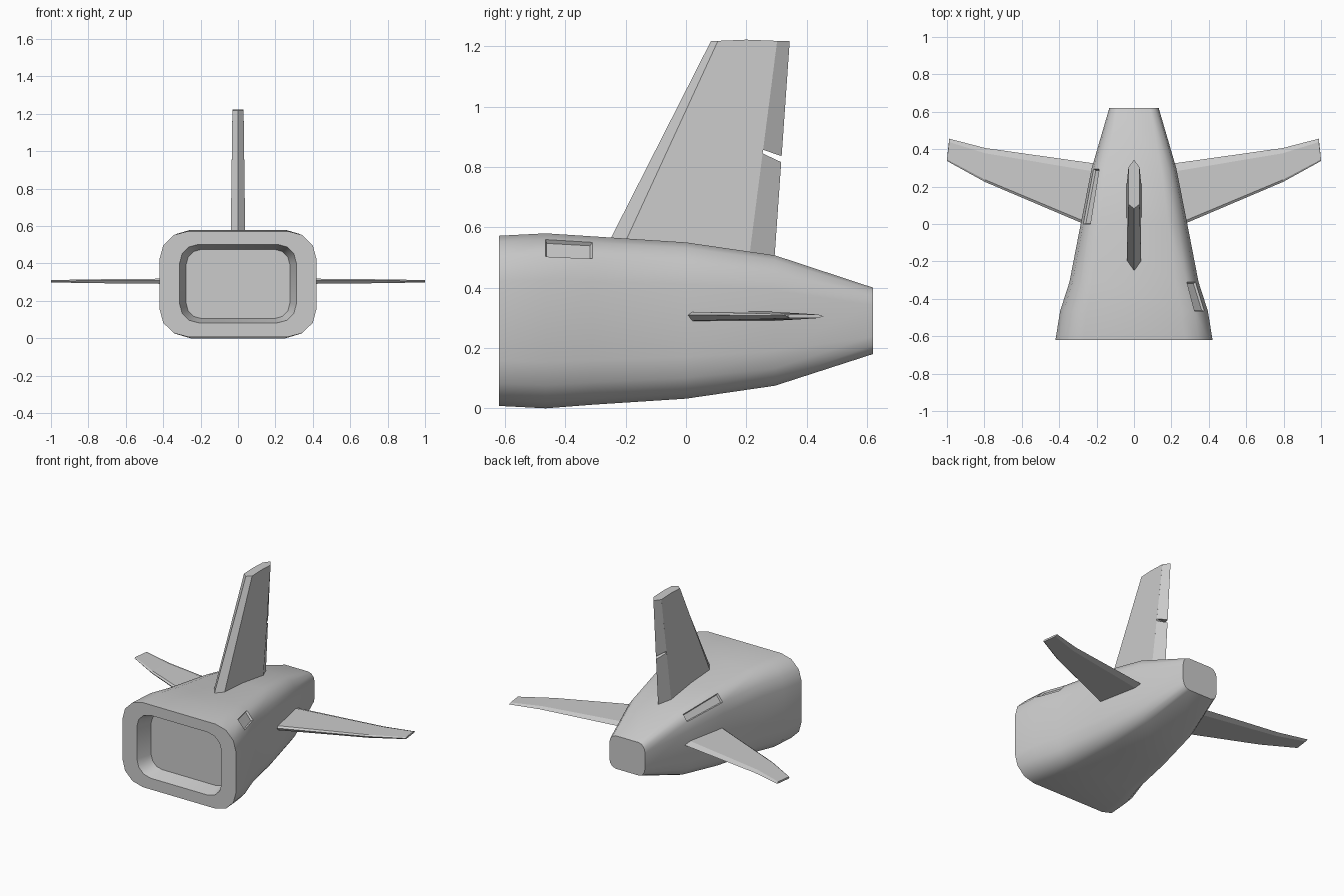
import bpy, bmesh
from math import radians, sin, cos

if "Cube" in bpy.data.objects:
    bpy.data.objects.remove(bpy.data.objects["Cube"])


def loft(name, rings, panels=(), smooth=0):
    """Skin a list of closed rings, cap both ends, recess chosen panels (ring, side)."""
    bm = bmesh.new()
    n = len(rings[0])
    vs = [[bm.verts.new(p) for p in r] for r in rings]
    quads = {}
    for i in range(len(vs) - 1):
        for j in range(n):
            k = (j + 1) % n
            quads[i, j] = bm.faces.new((vs[i][j], vs[i][k], vs[i + 1][k], vs[i + 1][j]))
    bm.faces.new(vs[0])
    bm.faces.new(vs[-1])
    bmesh.ops.recalc_face_normals(bm, faces=bm.faces[:])
    for key in panels:
        bmesh.ops.inset_individual(bm, faces=[quads[key]], thickness=0.008, depth=-0.012)
    me = bpy.data.meshes.new(name)
    bm.to_mesh(me)
    bm.free()
    ob = bpy.data.objects.new(name, me)
    bpy.context.collection.objects.link(ob)
    if smooth:
        bpy.ops.object.select_all(action='DESELECT')
        ob.select_set(True)
        bpy.context.view_layer.objects.active = ob
        bpy.ops.object.shade_smooth_by_angle(angle=radians(smooth))
    return ob


def rounded(y, hw, z0, z1, rx, rz):
    """Rounded rectangle across y with three segments per corner."""
    zc, hz = (z0 + z1) / 2, (z1 - z0) / 2
    pts = []
    for q, (sx, sz) in enumerate(((1, 1), (-1, 1), (-1, -1), (1, -1))):
        for k in range(4):
            a = radians(90 * q + 30 * k)
            pts.append((sx * (hw - rx) + rx * cos(a), y, zc + sz * (hz - rz) + rz * sin(a)))
    return pts


# Tail fuselage: recessed front bay, then body stations front to back
rings = [rounded(-0.52, 0.277, 0.106, 0.475, 0.08, 0.08),
         rounded(-0.62, 0.312, 0.083, 0.502, 0.10, 0.10)]
for y, hw, z0, z1 in ((-0.62, 0.42, 0.008, 0.572), (-0.465, 0.395, 0.0, 0.58),
                      (-0.31, 0.345, 0.012, 0.57), (0.0, 0.285, 0.032, 0.55),
                      (0.295, 0.227, 0.075, 0.507), (0.62, 0.132, 0.18, 0.40)):
    rings.append(rounded(y, hw, z0, z1, 0.36 * hw, 0.266 * (z1 - z0)))
loft("fuselage", rings, panels=((3, 1), (5, 5)), smooth=40)


# Fin edges as straight lines in the side view
def line(z, y_low, y_high):
    return y_low + (y_high - y_low) * (z - 0.45) / 0.77


def thick(z):
    return line(z, 0.040, 0.030)


def hinge(z):
    return line(z, 0.203, 0.302)


def fin_ring(z, top=0):
    t, le, sh, h = thick(z), line(z, -0.307, 0.082), line(z, -0.248, 0.105), hinge(z)
    m = 0.2 if top else (sh + h) / 2
    return [(0, le, z - top), (t, sh, z - top), (t, m, z), (t, h, z - top),
            (-t, h, z - top), (-t, m, z), (-t, sh, z - top)]


def rudder_ring(zh, zt):
    t, h = thick(zh), hinge(zh)
    return [(t, h, zh), (0, line(zt, 0.290, 0.344), zt), (-t, h, zh)]


# Vertical fin and its two rudder pieces with a notch between
loft("fin", [fin_ring(0.45), fin_ring(1.222, 0.004)])
loft("lower_rudder", [rudder_ring(0.45, 0.45), rudder_ring(0.845, 0.816)])
loft("upper_rudder", [rudder_ring(0.857, 0.836), rudder_ring(1.218, 1.218)])


# Tailplanes: bevelled leading edge, flat middle, tapered trailing edge
def wing_ring(side, x, le, te, t, bevel, taper, xt):
    zc = 0.305
    pts = [(x, le, zc + 0.3 * t), (x, le + bevel, zc + t), (xt, te - taper, zc + t),
           (xt, te, zc), (xt, te - taper, zc - t), (x, le + bevel, zc - t)]
    return [(side * px, py, pz) for px, py, pz in pts]


for label, s in (("right", 1), ("left", -1)):
    loft(label + "_tailplane", [
        wing_ring(s, 0.15, -0.050, 0.315, 0.016, 0.016, 0.045, 0.15),
        wing_ring(s, 0.797, 0.225, 0.406, 0.010, 0.012, 0.028, 0.795),
        wing_ring(s, 1.0, 0.337, 0.456, 0.006, 0.008, 0.018, 0.988)])
